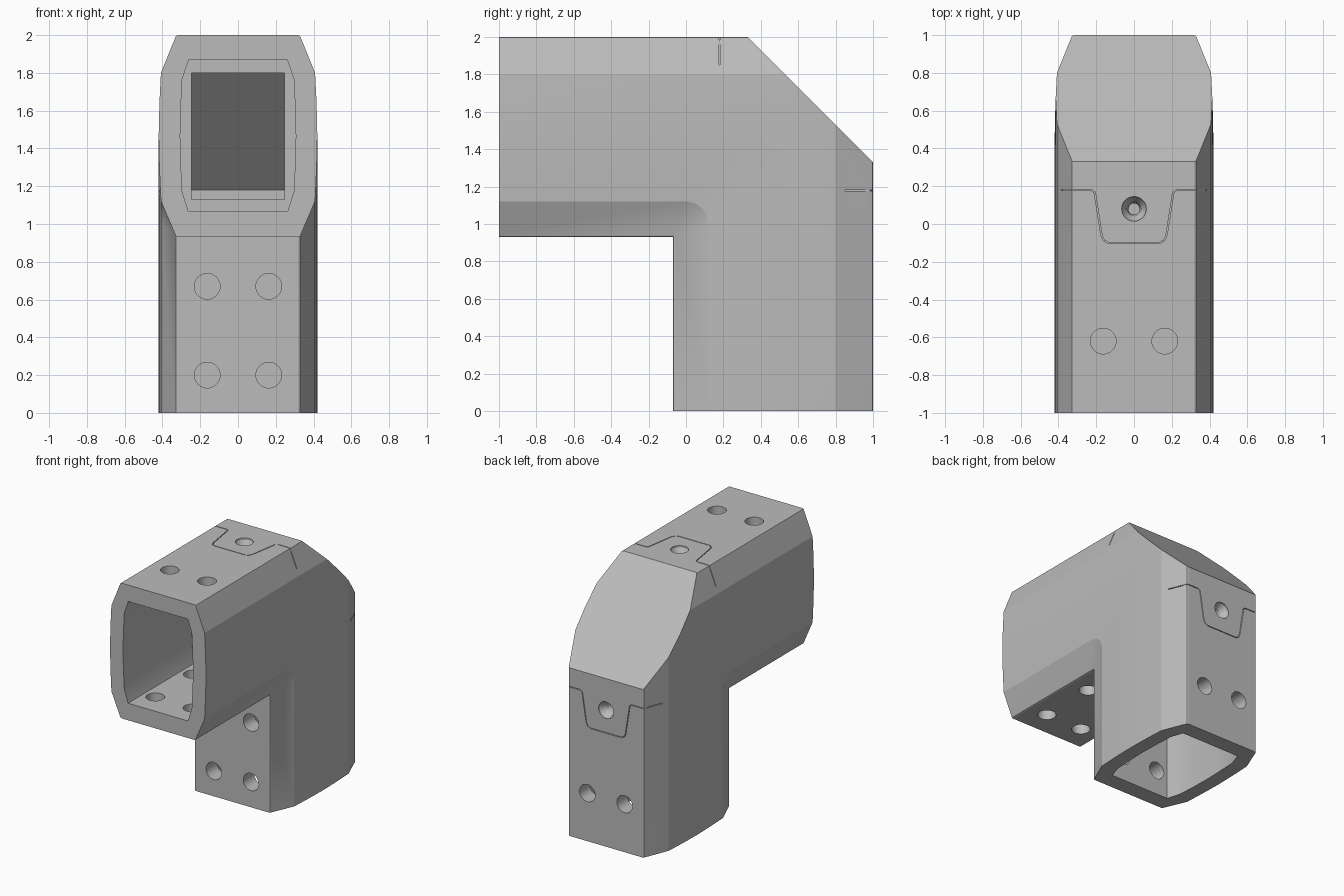
import bpy, bmesh, math
from mathutils import Vector

cube = bpy.data.objects.get("Cube")
if cube:
    bpy.data.objects.remove(cube, do_unlink=True)

grey = bpy.data.materials.new("plain_grey")
grey.use_nodes = True
grey.diffuse_color = (0.5, 0.5, 0.5, 1)
grey.node_tree.nodes["Principled BSDF"].inputs["Base Color"].default_value = (0.5, 0.5, 0.5, 1)


def fold(p):
    """Carry a point of the level arm onto the upright arm."""
    return Vector((p[0], p[2] - 1, p[1] + 1))


def loft(bm, rings):
    """Closed solid through rings of equal length."""
    loops = [[bm.verts.new(p) for p in ring] for ring in rings]
    n = len(loops[0])
    for a, b in zip(loops, loops[1:]):
        for i in range(n):
            j = (i + 1) % n
            bm.faces.new((a[i], a[j], b[j], b[i]))
    bm.faces.new(loops[0])
    bm.faces.new(loops[-1][::-1])


def both_arms(bm, rings):
    loft(bm, rings)
    loft(bm, [[fold(p) for p in ring] for ring in rings])


def finish(bm, name):
    bmesh.ops.recalc_face_normals(bm, faces=bm.faces)
    mesh = bpy.data.meshes.new(name)
    bm.to_mesh(mesh)
    bm.free()
    mesh.materials.append(grey)
    obj = bpy.data.objects.new(name, mesh)
    bpy.context.scene.collection.objects.link(obj)
    return obj


def mirrored(half):
    return half + [(-x, s) for x, s in reversed(half)]


def disc(x, y, z, r, n=32):
    return [(x + r * math.cos(2 * math.pi * i / n),
             y + r * math.sin(2 * math.pi * i / n), z) for i in range(n)]


def ribbon(path, w, place):
    """Rings of a thin wall following a 2D path; place(u, v, k) sets depth side k."""
    pts = [Vector(p) for p in path]
    rings = []
    for i, p in enumerate(pts):
        d = (pts[min(i + 1, len(pts) - 1)] - pts[max(i - 1, 0)]).normalized()
        off = Vector((-d.y, d.x)) * w
        a, b = p + off, p - off
        rings.append([place(*a, 0), place(*b, 0), place(*b, 1), place(*a, 1)])
    return rings


# Elbow body: one section mitred round the corner, with a filleted inner edge
outer = mirrored([(0.318, -0.07), (0.328, -0.066), (0.333, -0.055), (0.408, 0.12),
                  (0.416, 0.29), (0.42, 0.465), (0.416, 0.64), (0.408, 0.80),
                  (0.333, 0.985), (0.328, 0.996), (0.318, 1.0)])
bm = bmesh.new()
rings = [[(x, -1, 1 + s) for x, s in outer]]
steps = 8
for k in range(steps + 1):
    a = math.pi / 2 * k / steps
    ring = []
    for x, s in outer:
        f = 0.12 if 0.1 < s < 0.5 else 0
        ring.append((x, s - f + f * math.sin(a), 1 + s - f + f * math.cos(a)))
    rings.append(ring)
rings.append([(x, s, 0) for x, s in outer])
loft(bm, rings)
bmesh.ops.remove_doubles(bm, verts=bm.verts, dist=1e-5)
# Sloped outer corner
bmesh.ops.bisect_plane(bm, geom=bm.verts[:] + bm.edges[:] + bm.faces[:], dist=1e-5,
                       plane_co=(0, 0.33, 2), plane_no=(0, 1, 1), clear_outer=True)
bmesh.ops.holes_fill(bm, edges=[e for e in bm.edges if e.is_boundary], sides=0)
body = finish(bm, "elbow_body")

cutters = []

# Tube sockets
inner = mirrored([(0.262, 0.065), (0.295, 0.17), (0.303, 0.32), (0.306, 0.465),
                  (0.303, 0.61), (0.295, 0.77), (0.26, 0.87)])
bm = bmesh.new()
both_arms(bm, [[(x, y, 1 + s) for x, s in inner] for y in (-1.1, -0.15)])
cutters.append(finish(bm, "socket_cutter"))

# Bent passage joining the sockets
passage = [(-0.2, 1.13), (-0.2, 1.8), (0.18, 1.8), (0.8, 1.18),
           (0.8, 0.8), (0.13, 0.8), (0.13, 1.13)]
bm = bmesh.new()
loft(bm, [[(x, y, z) for y, z in passage] for x in (-0.245, 0.245)])
cutters.append(finish(bm, "passage_cutter"))

# Bolt holes and stepped screw recesses
bm = bmesh.new()
for x in (-0.163, 0.163):
    for y, low, high in ((-0.62, 1.8, 2.1), (-0.8, 0.85, 1.12), (-0.33, 0.85, 1.12)):
        both_arms(bm, [disc(x, y, z, 0.068) for z in (low, high)])
both_arms(bm, [disc(0, 0.08, z, r) for z, r in
               ((2.05, 0.065), (1.985, 0.065), (1.94, 0.038), (1.89, 0.03), (1.86, 0.03))])
cutters.append(finish(bm, "hole_cutter"))

# Hairline seams round the corner cover: tab outline, then the chamfered edges
half_tab = [(0.345, 0.18), (0.225, 0.18), (0.208, 0.168), (0.172, -0.06),
            (0.16, -0.088), (0.135, -0.1)]
bm = bmesh.new()
both_arms(bm, ribbon(mirrored(half_tab), 0.003, lambda u, v, k: (u, v, 1.985 + 0.05 * k)))
cutters.append(finish(bm, "tab_seam_cutter"))
bm = bmesh.new()
for side in (-1, 1):
    both_arms(bm, ribbon([(0.18, 2.05), (0.18, 1.85)], 0.003,
                         lambda u, v, k: (side * (0.335 + 0.15 * k), u, v)))
cutters.append(finish(bm, "edge_seam_cutter"))

# Apply the cuts in turn
for cutter in cutters:
    mod = body.modifiers.new(cutter.name, "BOOLEAN")
    mod.operation = "DIFFERENCE"
    mod.solver = "EXACT"
    mod.object = cutter
    cutter.hide_render = True
bpy.context.view_layer.update()
result = bpy.data.meshes.new_from_object(
    body.evaluated_get(bpy.context.evaluated_depsgraph_get()))
body.modifiers.clear()
body.data = result
for cutter in cutters:
    bpy.data.objects.remove(cutter, do_unlink=True)
result.materials.clear()
result.materials.append(grey)
for poly in result.polygons:
    poly.material_index = 0

bpy.ops.object.select_all(action="DESELECT")
bpy.context.view_layer.objects.active = body
body.select_set(True)
bpy.ops.object.shade_smooth_by_angle(angle=math.radians(18))
